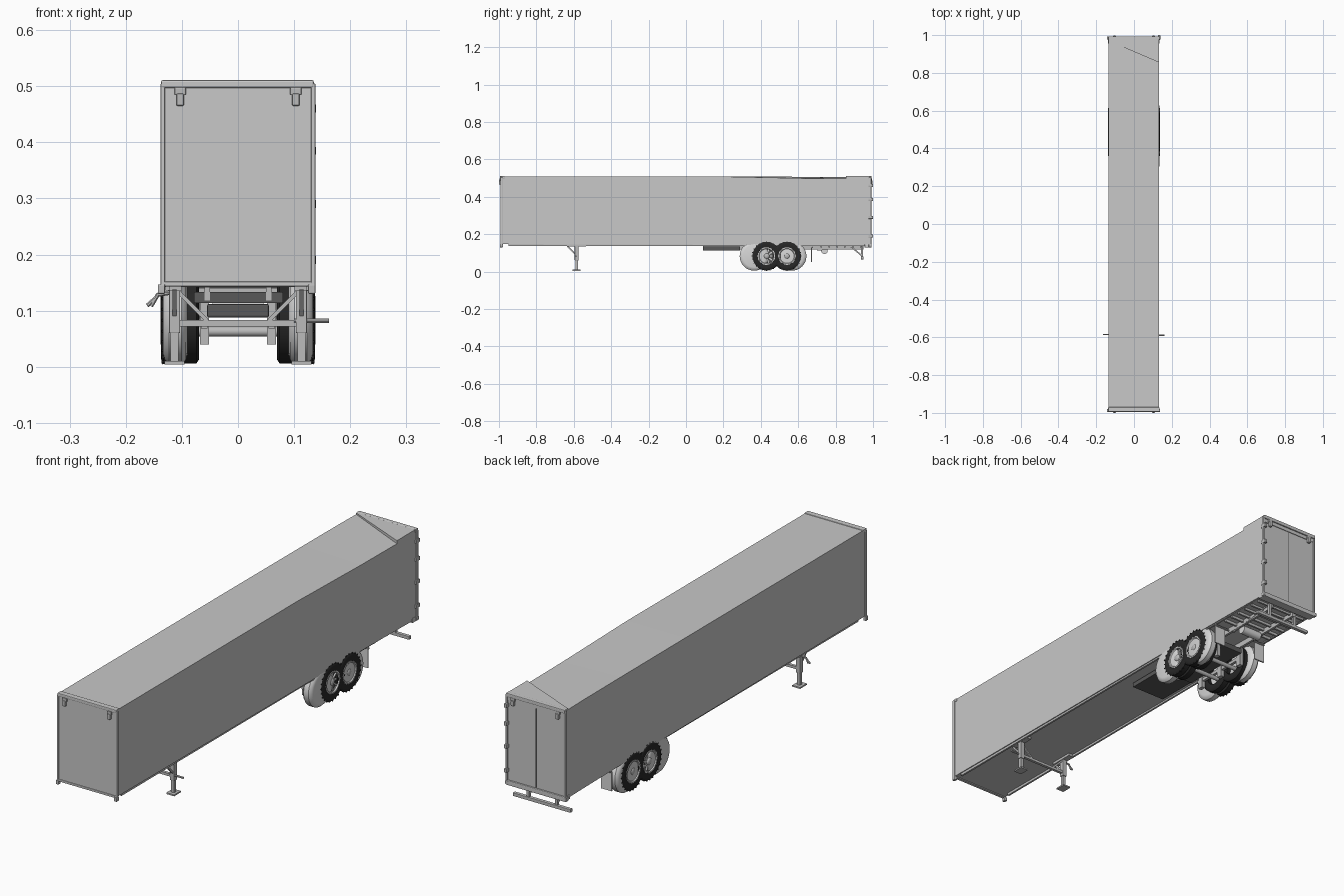
import bpy, bmesh, math
from mathutils import Vector, Matrix

cube = bpy.data.objects.get("Cube")
if cube:
    bpy.data.objects.remove(cube, do_unlink=True)


def material(name, v):
    m = bpy.data.materials.new(name)
    m.use_nodes = True
    m.diffuse_color = (v, v, v, 1)
    m.node_tree.nodes["Principled BSDF"].inputs["Base Color"].default_value = (v, v, v, 1)
    return m


BODY = material("body grey", 0.58)
LIGHT = material("light grey", 0.68)
METAL = material("metal grey", 0.5)
DARK = material("dark grey", 0.1)
BLACK = material("tyre black", 0.02)


def finish(name, bm, mat, bevel=0, smooth=False):
    bmesh.ops.recalc_face_normals(bm, faces=bm.faces)
    me = bpy.data.meshes.new(name)
    bm.to_mesh(me)
    bm.free()
    me.materials.append(mat)
    ob = bpy.data.objects.new(name, me)
    bpy.context.collection.objects.link(ob)
    if bevel:
        mod = ob.modifiers.new("bevel", "BEVEL")
        mod.width, mod.segments = bevel, 2
    if smooth:
        bpy.ops.object.select_all(action="DESELECT")
        ob.select_set(True)
        bpy.context.view_layer.objects.active = ob
        bpy.ops.object.shade_smooth_by_angle(angle=math.radians(40))
    return ob


def box(name, x, y, z, mat, bevel=0):
    """Box from (low, high) ranges."""
    bm = bmesh.new()
    bmesh.ops.create_cube(bm, size=1)
    for v in bm.verts:
        v.co = [(r[0] + r[1]) / 2 + c * (r[1] - r[0]) for c, r in zip(v.co, (x, y, z))]
    return finish(name, bm, mat, bevel)


def rod(name, a, b, r, mat, sides=8):
    """Straight bar between two points."""
    a, b = Vector(a), Vector(b)
    bm = bmesh.new()
    rot = (b - a).to_track_quat("Z", "Y").to_matrix().to_4x4()
    turn = Matrix.Rotation(math.pi / sides, 4, "Z")
    bmesh.ops.create_cone(bm, cap_ends=True, segments=sides, radius1=r, radius2=r,
                          depth=(b - a).length,
                          matrix=Matrix.Translation((a + b) / 2) @ rot @ turn)
    return finish(name, bm, mat, smooth=sides > 4)


def revolve(name, profile, y, z, mat, steps=32):
    """Spin (x, radius) points around the x axis."""
    bm = bmesh.new()
    vs = [bm.verts.new((x, 0, r)) for x, r in profile]
    es = [bm.edges.new(p) for p in zip(vs, vs[1:])]
    bmesh.ops.spin(bm, geom=vs + es, cent=(0, 0, 0), axis=(1, 0, 0),
                   angle=2 * math.pi, steps=steps)
    bmesh.ops.remove_doubles(bm, verts=bm.verts, dist=0.0002)
    bmesh.ops.translate(bm, verts=bm.verts, vec=(0, y, z))
    return finish(name, bm, mat, smooth=True)


# Cargo body: four-cornered sections joined along y, the roof sagging on one side
bm = bmesh.new()
rings = []
for y, low, top_r, top_l in [(-0.99, .147, .508, .508), (0.2, .143, .508, .508),
                             (0.62, .141, .507, .499), (0.86, .138, .506, .497),
                             (0.985, .136, .504, .497)]:
    rings.append([bm.verts.new(c) for c in
                  [(-.135, y, low), (.133, y, low), (.133, y, top_l), (-.135, y, top_r)]])
for a, b in zip(rings, rings[1:]):
    for i in range(4):
        j = (i + 1) % 4
        bm.faces.new((a[i], a[j], b[j], b[i]))
bm.faces.new(rings[0])
bm.faces.new(rings[-1])
finish("cargo_body", bm, BODY)

# Raised rear corner of the roof
bm = bmesh.new()
low, top = [[bm.verts.new((x, y, z)) for x, y in
             [(-.135, .97), (.133, .855), (.133, .988), (-.135, .988)]] for z in (.48, .51)]
bm.faces.new(low)
bm.faces.new(top)
for i in range(4):
    bm.faces.new((low[i], low[(i + 1) % 4], top[(i + 1) % 4], top[i]))
finish("rear_roof_panel", bm, BODY)

# Trim, corner posts and lamps at both ends
box("front_top_rail", (-.137, .135), (-.994, -.97), (.497, .511), BODY, .003)
box("front_bottom_rail", (-.135, .133), (-.993, -.98), (.143, .152), BODY, .002)
box("rear_top_rail", (-.137, .135), (.975, .993), (.495, .511), BODY, .003)
box("rear_sill", (-.137, .135), (.955, .992), (.128, .148), BODY, .003)
box("door_seam", (-.001, .001), (.985, .987), (.15, .495), DARK)
for s, side in ((-1, "right"), (1, "left")):
    cx = s * .134
    for y, end in ((-.987, "front"), (.985, "rear")):
        box(f"{end}_post_{side}", (cx - .004, cx + .004), (y - .006, y + .006), (.14, .505), BODY, .002)
        out = math.copysign(.007, y)
        rows = sorted((y, y + out * 1.8))
        box(f"{end}_lamp_{side}", (s * .103 - .007, s * .103 + .007), rows, (.465, .487), METAL, .003)
        rows = sorted((y, y + out * 1.3))
        box(f"{end}_lamp_hood_{side}", (s * .103 - .010, s * .103 + .010), rows, (.484, .498), METAL, .002)
        box(f"{end}_corner_casting_{side}", (cx - .009, cx + .004), (y - .008, y + .008), (.13, .147), METAL, .002)
for z in (.19, .29, .385, .46):
    box("door_hinge", (.126, .139), (.975, 1.0), (z - .008, z + .008), METAL, .002)

# Underframe
for s, side in ((-1, "right"), (1, "left")):
    box(f"frame_rail_{side}", (s * .055 - .005, s * .055 + .005), (.09, .95), (.118, .142), METAL)
    box(f"side_rail_{side}", (s * .125 - .004, s * .125 + .004), (-.95, .95), (.136, .147), METAL)
    rod(f"rear_brace_{side}", (s * .055, .70, .115), (s * .06, .93, .138), .005, METAL, 4)
    rod(f"mudflap_arm_{side}", (s * .05, .675, .13), (s * .13, .675, .13), .004, METAL)
    box(f"mudflap_{side}", (s * .105 - .025, s * .105 + .025), (.668, .674), (.05, .13), LIGHT)
for i in range(6):
    y = .72 + i * .042
    box("rear_cross_member", (-.12, .12), (y, y + .008), (.128, .142), METAL)
box("slider_tray", (-.078, .08), (.09, .29), (.114, .133), DARK)
box("bogie_box", (-.055, .055), (.3, .62), (.088, .112), DARK, .003)
rod("air_tank", (-.045, .74, .112), (.045, .74, .112), .018, LIGHT, 16)

# Landing gear
LY = -.585
for s, side in ((-1, "right"), (1, "left")):
    x = s * .113
    box(f"leg_outer_{side}", (x - .010, x + .010), (LY - .010, LY + .010), (.06, .147), METAL, .002)
    box(f"leg_inner_{side}", (x - .007, x + .007), (LY - .007, LY + .007), (.01, .07), METAL)
    box(f"leg_foot_{side}", (x - .018, x + .018), (LY - .022, LY + .022), (.004, .010), METAL)
    box(f"leg_gusset_{side}", (x - .012, x + .012), (LY - .05, LY + .05), (.135, .147), METAL)
    rod(f"leg_stay_{side}", (x, LY, .085), (x, LY - .05, .138), .005, METAL, 4)
    rod(f"leg_diagonal_{side}", (s * .105, LY, .132), (s * .055, LY, .082), .005, METAL, 4)
box("leg_crossbar", (-.11, .11), (LY - .006, LY + .006), (.072, .083), METAL)
rod("gear_shaft", (.1, LY - .004, .082), (.162, LY - .004, .082), .004, METAL)
rod("crank_arm", (-.12, LY, .132), (-.145, LY, .128), .004, METAL)
rod("crank_drop", (-.142, LY, .13), (-.155, LY, .108), .004, METAL)
rod("crank_handle", (-.147, LY, .122), (-.162, LY, .109), .004, METAL)

# Wheels, dual tyres on two axles
Z = .083
TYRE = [(-.015, .046), (-.0165, .06), (-.0165, .070), (-.012, .077),
        (.012, .077), (.0165, .070), (.0165, .06), (.015, .046), (-.015, .046)]
RIM = [(.015, .047), (.017, .046), (.014, .043), (.004, .040), (.002, 0)]
HUB = [(.002, .017), (.012, .015), (.016, .010), (.017, 0)]
GUARD = [(-.022, .0), (-.022, .06), (-.019, .071), (-.011, .078),
         (.011, .078), (.019, .071), (.022, .06), (.022, 0)]
for s, side in ((-1, "right"), (1, "left")):
    for y in (.43, .54):
        for cx in (.086, .1205):
            revolve(f"tyre_{side}", [(s * (cx + x), r) for x, r in TYRE], y, Z, BLACK)
        for a in range(24):
            t = a * math.tau / 24
            d = Vector((0, math.cos(t), math.sin(t)))
            c = Vector((s * .12, y, Z))
            rod(f"tread_{side}", c + d * .074 + Vector((s * .004, 0, 0)),
                c + d * .0765 + Vector((s * .016, 0, 0)), .003, BLACK, 4)
        revolve(f"rim_{side}", [(s * (.1205 + x), r) for x, r in RIM], y, Z, DARK)
        revolve(f"rim_ring_{side}", [(s * .134, .038), (s * .138, .041), (s * .137, .047),
                                     (s * .13, .047)], y, Z, LIGHT)
        revolve(f"hub_{side}", [(s * (.1205 + x), r) for x, r in HUB], y, Z, METAL, 16)
        for a in range(10):
            t = a * math.tau / 10
            d = Vector((0, math.cos(t), math.sin(t)))
            c = Vector((s * .127, y, Z))
            rod(f"spoke_{side}", c + d * .012, c + d * .042, .0045, LIGHT, 4)
    # Rounded guards ahead of and behind the wheels
    for y, end in ((.365, "front"), (.566, "rear")):
        revolve(f"{end}_guard_{side}", [(s * (.112 + x), r) for x, r in GUARD], y, Z, LIGHT)
    # Suspension
    box(f"trailing_arm_{side}", (s * .06 - .006, s * .06 + .006), (.34, .60), (.068, .082), METAL)
    for y in (.36, .48, .6):
        box(f"hanger_{side}", (s * .06 - .008, s * .06 + .008), (y - .012, y + .012), (.04, .125), METAL)
for y in (.43, .54):
    rod("axle", (-.12, y, Z - .02), (.12, y, Z - .02), .009, METAL, 12)

# Rear underride guard
box("underride_bar", (-.133, .133), (.935, .950), (.066, .080), METAL, .002)
for s, side in ((-1, "right"), (1, "left")):
    box(f"underride_post_{side}", (s * .065 - .006, s * .065 + .006), (.935, .947), (.07, .135), METAL)
    rod(f"underride_stay_{side}", (s * .065, .94, .085), (s * .065, .88, .135), .005, METAL, 4)
